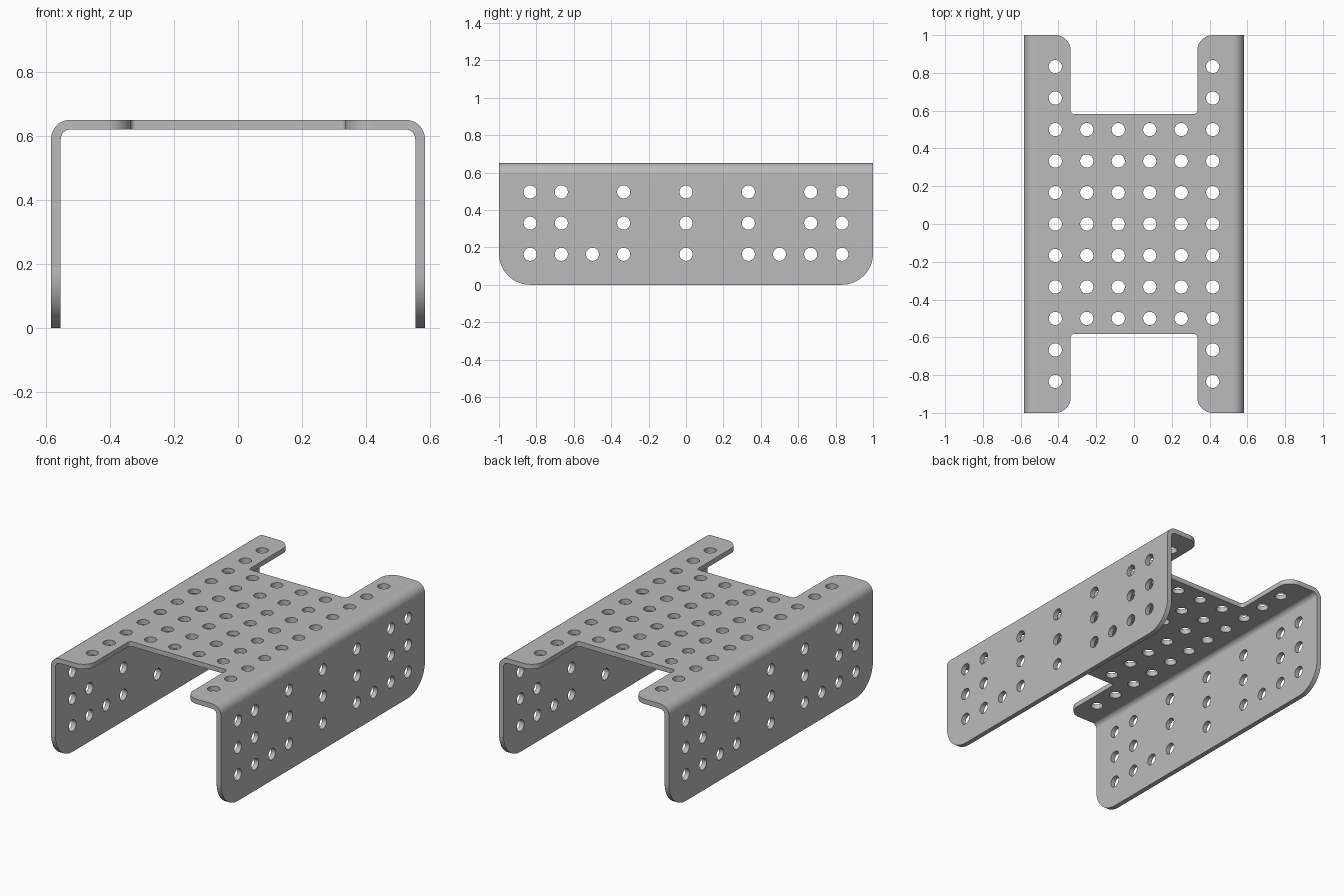
import bpy, bmesh
from math import sin, cos, radians, pi
from mathutils import Vector

if "Cube" in bpy.data.objects:
    bpy.data.objects.remove(bpy.data.objects["Cube"], do_unlink=True)

HALF_W, HEIGHT, HALF_L, THICK = 0.583, 0.65, 1.0, 0.03
BEND = 0.06            # outer bend radius
PITCH = 1 / 6          # hole spacing
HOLE_R = 0.035


def arc(cx, cy, r, a0, a1, n=12):
    """Points on an arc, angles in degrees."""
    return [(cx + r * cos(radians(a0 + (a1 - a0) * i / n)),
             cy + r * sin(radians(a0 + (a1 - a0) * i / n))) for i in range(n + 1)]


def mirrored(half):
    """Close a half outline by mirroring it in the first coordinate."""
    return half + [(-a, b) for a, b in reversed(half)]


def prism(bm, outline, axis, lo, hi):
    """Extrude a 2D outline along an axis; the outline uses the other two axes in order."""
    def place(p, d):
        c = list(p)
        c.insert(axis, d)
        return Vector(c)
    a = [bm.verts.new(place(p, lo)) for p in outline]
    b = [bm.verts.new(place(p, hi)) for p in outline]
    bm.faces.new(a)
    bm.faces.new(b[::-1])
    for i in range(len(a)):
        j = (i + 1) % len(a)
        bm.faces.new((a[i], b[i], b[j], a[j]))


def finish(bm, name):
    bmesh.ops.recalc_face_normals(bm, faces=bm.faces[:])
    mesh = bpy.data.meshes.new(name)
    bm.to_mesh(mesh)
    bm.free()
    obj = bpy.data.objects.new(name, mesh)
    bpy.context.collection.objects.link(obj)
    return obj


def circle(cx, cy):
    return arc(cx, cy, HOLE_R, 0, 360, 32)[:-1]


# Bent sheet: U profile swept along y
cx, cz = HALF_W - BEND, HEIGHT - BEND
outer = [(HALF_W, 0)] + arc(cx, cz, BEND, 0, 90)
inner = [(HALF_W - THICK, 0)] + arc(cx, cz, BEND - THICK, 0, 90)
bm = bmesh.new()
prism(bm, mirrored(outer) + mirrored(inner)[::-1], 1, -HALF_L, HALF_L)
channel = finish(bm, "channel_bracket")

# Cutter holding every hole, notch and corner
bm = bmesh.new()

# Hole grid in the top plate, outer columns run onto the tabs
for col in (0.5, 1.5, 2.5):
    reach = 5 if col > 2 else 3
    for row in range(-reach, reach + 1):
        for side in (-1, 1):
            prism(bm, circle(side * col * PITCH, row * PITCH), 2, HEIGHT - 0.06, HEIGHT + 0.05)

# Holes through both side walls
for level in range(3):
    rows = (0, 2, 3, 4, 5) if level == 0 else (0, 2, 4, 5)
    for row in sorted({s * r for r in rows for s in (-1, 1)}):
        prism(bm, circle(row * PITCH, 0.163 + level * PITCH), 0, -0.7, 0.7)

# End notches with tight inner fillets and rounded tab corners
edge, depth, fillet, tab_r = 0.335, 0.583, 0.017, 0.083
half = (arc(edge - fillet, depth + fillet, fillet, -90, 0, 6)
        + arc(edge + tab_r, HALF_L - tab_r, tab_r, 180, 90)
        + [(edge + tab_r, HALF_L + 0.1)])
for end in (-1, 1):
    prism(bm, [(x, end * y) for x, y in mirrored(half)], 2, HEIGHT - 0.06, HEIGHT + 0.05)

# Rounded lower corners of the side walls
r = PITCH
corner = arc(HALF_L - r, r, r, -90, 0, 16) + [(HALF_L + 0.1, r), (HALF_L + 0.1, -0.1), (HALF_L - r, -0.1)]
for end in (-1, 1):
    prism(bm, [(end * y, z) for y, z in corner], 0, -0.7, 0.7)

cutter = finish(bm, "cutter")
cutter.hide_render = True

# Cut, then smooth the bends and hole walls
mod = channel.modifiers.new("cut", 'BOOLEAN')
mod.operation = 'DIFFERENCE'
mod.solver = 'EXACT'
mod.object = cutter
for o in bpy.context.selected_objects:
    o.select_set(False)
bpy.context.view_layer.objects.active = channel
channel.select_set(True)
bpy.ops.object.modifier_apply(modifier=mod.name)
bpy.data.objects.remove(cutter, do_unlink=True)
bpy.ops.object.shade_smooth_by_angle(angle=pi / 6)
weighted = channel.modifiers.new("even_shading", 'WEIGHTED_NORMAL')
weighted.keep_sharp = True

# Plain grey metal
mat = bpy.data.materials.new("grey_metal")
colour = (0.5, 0.5, 0.5, 1)
mat.use_nodes = True
mat.diffuse_color = colour
mat.node_tree.nodes["Principled BSDF"].inputs["Base Color"].default_value = colour
channel.data.materials.clear()
channel.data.materials.append(mat)
